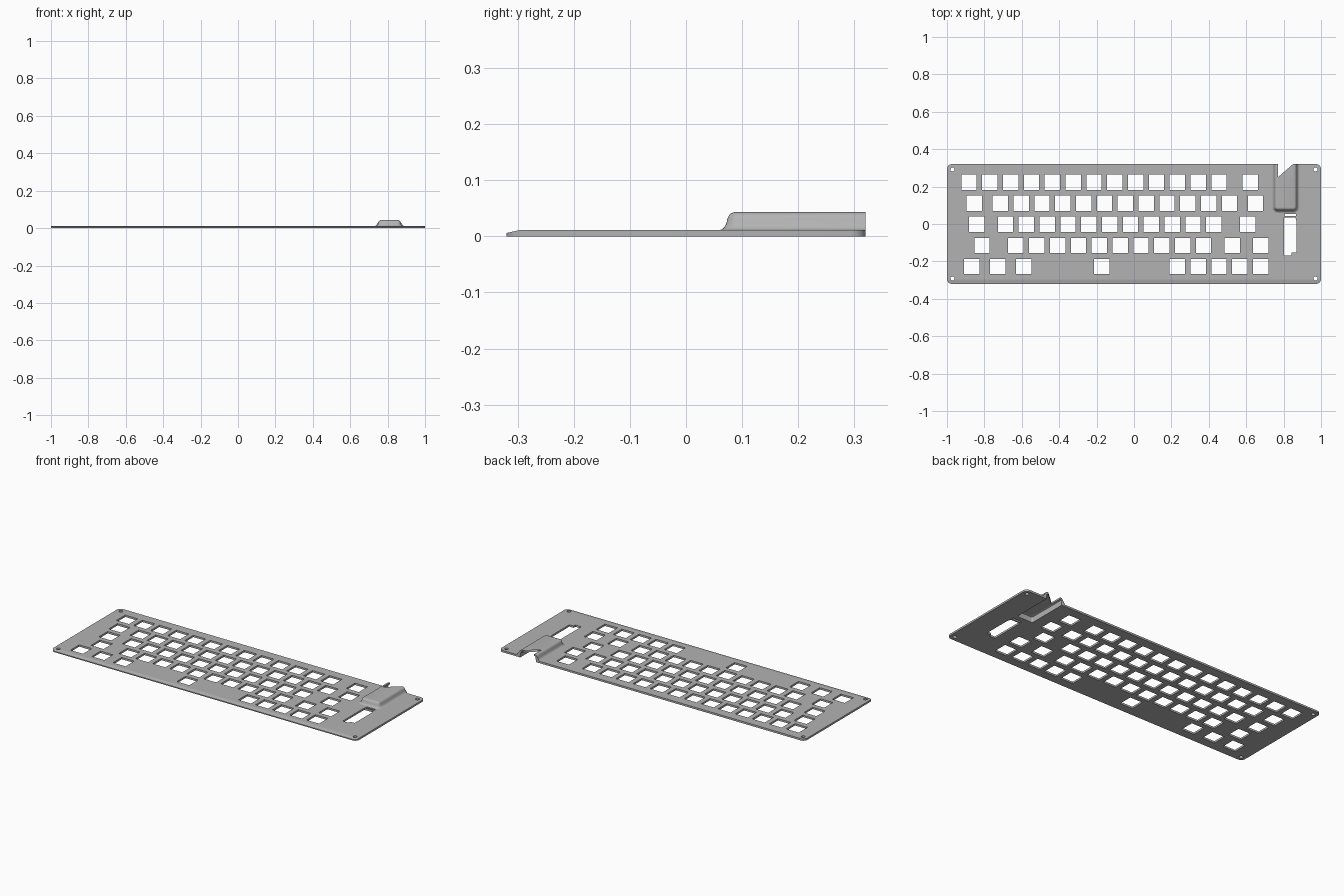
import bpy, bmesh
from math import sin, cos, pi

if "Cube" in bpy.data.objects:
    bpy.data.objects.remove(bpy.data.objects["Cube"], do_unlink=True)

W, D, T = 1.0, 0.32, 0.011          # half width, half depth, plate thickness
PITCH, KEY = 0.1114, 0.041          # key spacing, half hole size
FIRST_X, FIRST_Y = -0.882, 0.223
BL, BR, BF = 0.735, 0.885, 0.058    # foot of the raised cover: left, right, front
NL, NR, NB = 0.77, 0.85, 0.25       # notch in the cover
INNER = 0.024                       # cavity inset

grey = bpy.data.materials.new("plate grey")
grey.use_nodes = True
colour = (0.45, 0.45, 0.45, 1)
grey.diffuse_color = colour
grey.node_tree.nodes["Principled BSDF"].inputs["Base Color"].default_value = colour


def arc(cx, cy, r, start, end, n=8):
    return [(cx + r * cos(start + (end - start) * i / n),
             cy + r * sin(start + (end - start) * i / n)) for i in range(n + 1)]


def rect(x0, y0, x1, y1):
    return [(x0, y0), (x1, y0), (x1, y1), (x0, y1)]


def cover_path(d):
    """U-shaped outline of the cover, inset by d, open at the back."""
    r = 0.034 - d
    l, rt, f = BL + d, BR - d, BF + d
    return ([(l, D)] + arc(l + r, f + r, r, pi, 1.5 * pi, 6)
            + arc(rt - r, f + r, r, 1.5 * pi, 2 * pi, 6) + [(rt, D)])


# Plate outline, with the cavity under the cover open at the back edge
R = 0.026
outline = (arc(-W + R, -D + R, R, pi, 1.5 * pi) + arc(W - R, -D + R, R, 1.5 * pi, 2 * pi)
           + arc(W - R, D - R, R, 0, pi / 2) + cover_path(INNER)[::-1]
           + arc(-W + R, D - R, R, pi / 2, pi))
loops = [outline]

# Key holes, by row, in key units from the first hole
rows = [
    [*range(13), 13.5],
    [0.25, *[1.5 + i for i in range(12)], 13.75],
    [0.375, *[1.75 + i for i in range(11)], 13.375],
    [0.625, *[2.25 + i for i in range(10)], 12.625, 14],
    [0.125, 1.375, 2.625, 6.375, *range(10, 15)],
]
for j, row in enumerate(rows):
    for u in row:
        x, y = FIRST_X + u * PITCH, FIRST_Y - j * PITCH * 1.01
        loops.append(rect(x - KEY, y - KEY, x + KEY, y + KEY))

# Screw holes
for sx in (-1, 1):
    for sy in (-1, 1):
        loops.append(arc(sx * 0.971, sy * 0.291, 0.011, 0, 2 * pi, 16)[:-1])

# Stepped slot and slit in front of the cover
loops.append([(0.803, -0.168), (0.842, -0.168), (0.842, -0.152), (0.87, -0.152),
              (0.87, 0.012), (0.863, 0.034), (0.803, 0.034)])
loops.append(rect(0.805, 0.042, 0.865, 0.054))

curve = bpy.data.curves.new("plate", 'CURVE')
curve.dimensions = '2D'
curve.fill_mode = 'BOTH'
curve.extrude = T / 2
for pts in loops:
    s = curve.splines.new('POLY')
    s.points.add(len(pts) - 1)
    for p, (x, y) in zip(s.points, pts):
        p.co = (x, y, 0, 1)
    s.use_cyclic_u = True
plate = bpy.data.objects.new("plate", curve)
bpy.context.collection.objects.link(plate)
bpy.context.view_layer.objects.active = plate
plate.select_set(True)
bpy.ops.object.convert(target='MESH')
plate = bpy.context.object

# Seat the plate on the ground and slope its front edge
bm = bmesh.new()
bm.from_mesh(plate.data)
bmesh.ops.remove_doubles(bm, verts=bm.verts, dist=1e-5)
EDGE = -0.297
bmesh.ops.bisect_plane(bm, geom=bm.verts[:] + bm.edges[:] + bm.faces[:],
                       plane_co=(0, EDGE, 0), plane_no=(0, 1, 0))
for v in bm.verts:
    top = v.co.z > 0
    v.co.z = T if top else 0
    if top and v.co.y < EDGE:
        v.co.z -= 0.005 * (EDGE - v.co.y) / (EDGE + D)
bmesh.ops.recalc_face_normals(bm, faces=bm.faces)
bm.to_mesh(plate.data)
bm.free()

# Raised hollow cover: profile as (inset, height), outside up then inside down
outer = [(0, T), (0.005, 0.012), (0.010, 0.016), (0.014, 0.023), (0.016, 0.032),
         (0.019, 0.038), (0.023, 0.0415), (0.028, 0.043)]
inner = [(0.031, 0.033), (0.026, 0.030), (INNER, T)]
bm = bmesh.new()


def ring(d, z):
    return [bm.verts.new((x, y, z)) for x, y in cover_path(d)]


def bridge(a, b):
    for i in range(len(a) - 1):
        bm.faces.new((a[i], a[i + 1], b[i + 1], b[i]))


outs = [ring(*p) for p in outer]
ins = [ring(*p) for p in inner]
for group in (outs, ins):
    for a, b in zip(group, group[1:]):
        bridge(a, b)
notches = []
for r in (outs[-1], ins[0]):
    n = [bm.verts.new((x, y, r[0].co.z)) for x, y in
         ((NL, D), (NL, NB), (NR, NB), (NR, D))]
    bm.faces.new(r + n[::-1])
    notches.append(n)
bridge(*notches)
for end in (0, -1):                 # back ends of both side walls
    bm.faces.new([r[end] for r in outs] + [notches[0][end], notches[1][end]]
                 + [r[end] for r in ins])
bmesh.ops.triangulate(bm, faces=[f for f in bm.faces if len(f.verts) > 4])
bmesh.ops.recalc_face_normals(bm, faces=bm.faces)
mesh = bpy.data.meshes.new("raised_cover")
bm.to_mesh(mesh)
bm.free()
cover = bpy.data.objects.new("raised_cover", mesh)
bpy.context.collection.objects.link(cover)

for ob in (plate, cover):
    ob.data.materials.clear()
    ob.data.materials.append(grey)
    bpy.ops.object.select_all(action='DESELECT')
    ob.select_set(True)
    bpy.context.view_layer.objects.active = ob
    bpy.ops.object.shade_smooth_by_angle(angle=0.6)
